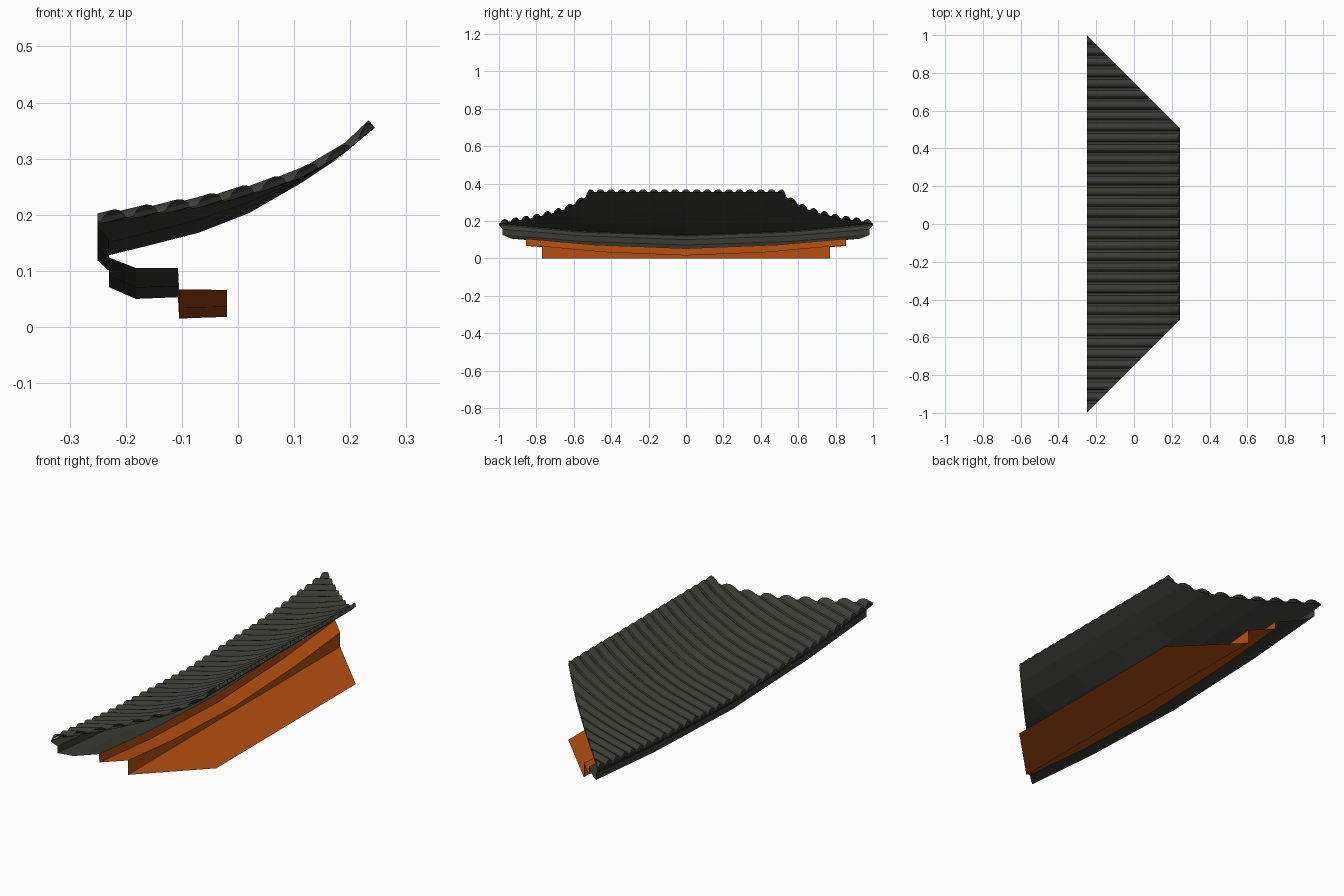
import bpy, bmesh, math
from mathutils import Vector

if "Cube" in bpy.data.objects:
    bpy.data.objects.remove(bpy.data.objects["Cube"])


def material(name, color):
    m = bpy.data.materials.new(name)
    m.diffuse_color = (*color, 1)
    m.use_nodes = True
    m.node_tree.nodes["Principled BSDF"].inputs["Base Color"].default_value = m.diffuse_color
    return m


DARK = material("dark grey tile", (0.046, 0.046, 0.037))
ORANGE = material("orange timber", (0.47, 0.078, 0.005))


def hip(x):
    # half length of the roof where the mitred hip lies
    return 0.75 - x


def bend(t):
    # upturned eave: low in the middle, rising to the corners
    t = abs(t)
    return 0.37 * t / 0.57 if t < 0.57 else 0.37 + 0.63 * (t - 0.57) / 0.43


def grid_object(name, rows, mat, flip=False, clip=False):
    bm = bmesh.new()
    vs = [[bm.verts.new(p) for p in row] for row in rows]
    for a, b in zip(vs, vs[1:]):
        for j in range(len(a) - 1):
            q = [a[j], b[j], b[j + 1], a[j + 1]]
            bm.faces.new(q[::-1] if flip else q)
    if clip:
        for s in (1, -1):
            bmesh.ops.bisect_plane(bm, geom=bm.verts[:] + bm.edges[:] + bm.faces[:],
                                   plane_co=Vector((0, 0.75 * s, 0)),
                                   plane_no=Vector((1, s, 0)), clear_outer=True)
    me = bpy.data.meshes.new(name)
    bm.to_mesh(me)
    bm.free()
    me.materials.append(mat)
    ob = bpy.data.objects.new(name, me)
    bpy.context.collection.objects.link(ob)
    return ob


# Roof slope: x, height in the middle, strength of the corner lift
SLOPE = [(-0.25, 0.125, 1), (-0.16, 0.147, 1), (-0.07, 0.17, 1), (0.02, 0.205, 0.85),
         (0.115, 0.26, 0.25), (0.19, 0.31, 0), (0.244, 0.355, 0)]


def roof_z(i, y):
    x, z, k = SLOPE[i]
    return z + 0.062 * k * bend(y)


# Half-round tile ribs running up the slope
PITCH, RIB = 2 / 35, 0.018
RIB_SHAPE = [(-0.5, 0), (-0.38, 0.05), (-0.3, 0.5), (-0.16, 0.88), (0, 1),
             (0.16, 0.88), (0.3, 0.5), (0.38, 0.05)]
cross = [((n + t) * PITCH, h * RIB) for n in range(-17, 18) for t, h in RIB_SHAPE]
cross.append((17.5 * PITCH, 0))
rows = [[(SLOPE[0][0], y, roof_z(0, y)) for y, h in cross]]
for i, (x, z, k) in enumerate(SLOPE):
    last = i == len(SLOPE) - 1
    rows.append([(x - (0.62 * h if last else 0), y, roof_z(i, y) + h * (0.75 if last else 1))
                 for y, h in cross])
rows.append([(SLOPE[-1][0], y, roof_z(-1, y)) for y, h in cross])
grid_object("roof_tiles", rows, DARK, clip=True)

# Flat sheet below the tiles
YS = [-1, -0.785, -0.57, -0.285, 0, 0.285, 0.57, 0.785, 1]
rows = [[(x, y, roof_z(i, y) - 0.002) for y in YS] for i, (x, z, k) in enumerate(SLOPE)]
grid_object("roof_underside", rows, DARK, flip=True, clip=True)


# Eave mouldings: x, height in the middle, corner lift
def moulding(name, profile, mat):
    rows = [[(x, t * hip(x), z + lift * bend(t)) for t in YS] for x, z, lift in profile]
    return grid_object(name, rows, mat, flip=True)


moulding("eave_fascia", [(-0.25, 0.123, 0.062), (-0.25, 0.118, 0.06), (-0.23, 0.1, 0.055),
                         (-0.23, 0.071, 0.053), (-0.182, 0.05, 0.055),
                         (-0.107, 0.053, 0.052)], DARK)
moulding("stepped_timber", [(-0.107, 0.053, 0.052), (-0.105, 0.015, 0.052),
                            (-0.02, 0.018, 0.048), (-0.02, 0.0, 0.0)], ORANGE)
moulding("ceiling_panel", [(-0.02, 0, 0), (0.244, 0, 0)], ORANGE)
